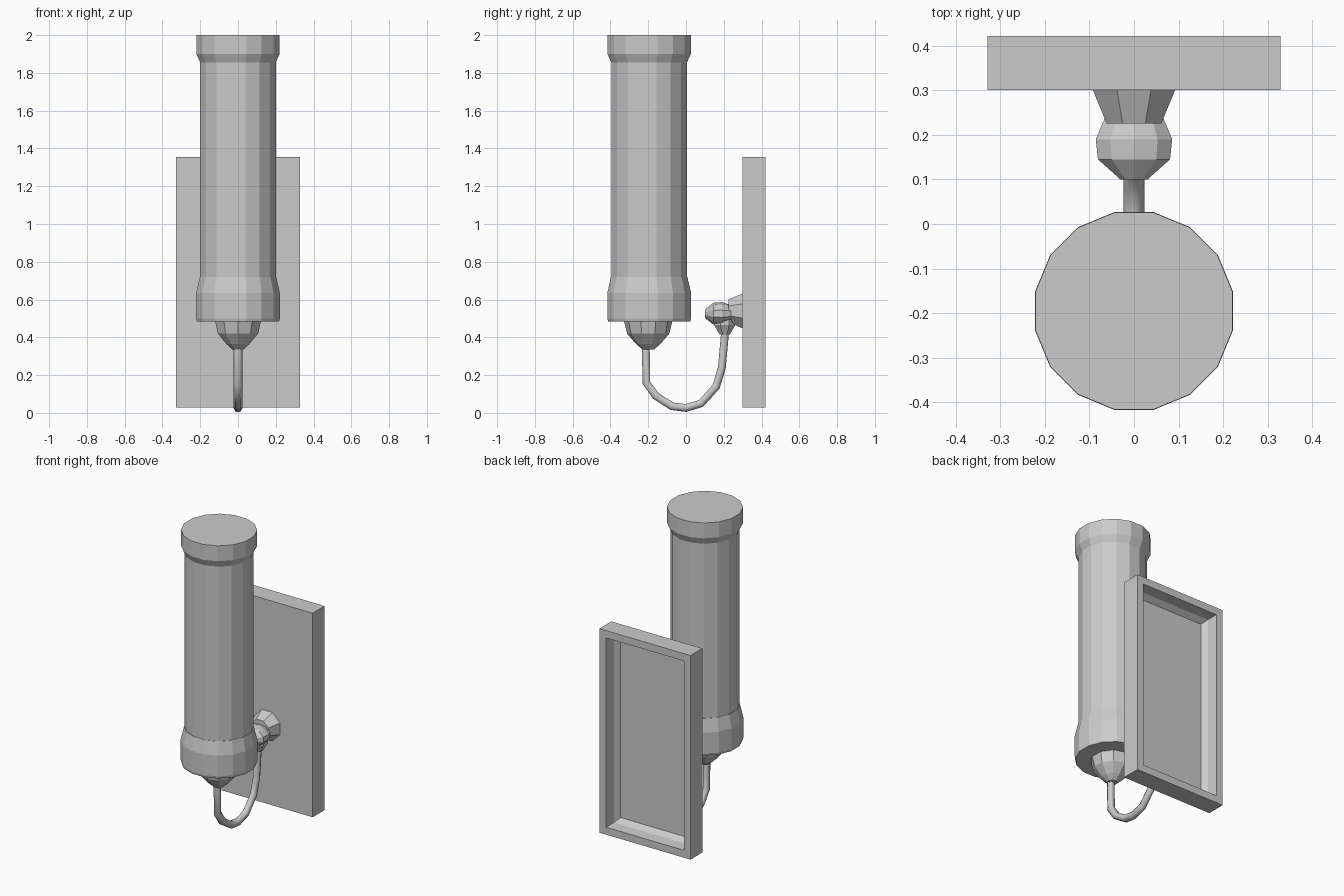
import bpy, bmesh
from math import pi, sin, cos

if "Cube" in bpy.data.objects:
    bpy.data.objects.remove(bpy.data.objects["Cube"])


def make_object(name, bm):
    bmesh.ops.recalc_face_normals(bm, faces=bm.faces[:])
    mesh = bpy.data.meshes.new(name)
    bm.to_mesh(mesh)
    bm.free()
    obj = bpy.data.objects.new(name, mesh)
    bpy.context.collection.objects.link(obj)
    return obj


def lathe(name, profile, sides, centre, axis="Z", squash=1.0):
    """Closed solid of revolution from (radius, position along axis) points."""
    bm = bmesh.new()
    rings = []
    for r, h in profile:
        ring = []
        for i in range(sides):
            a = 2 * pi * (i + 0.5) / sides
            u, v = r * cos(a), r * sin(a)
            co = (u, v, h) if axis == "Z" else (u, h, v * squash)
            ring.append(bm.verts.new([c + o for c, o in zip(co, centre)]))
        rings.append(ring)
    for a, b in zip(rings, rings[1:]):
        for i in range(sides):
            j = (i + 1) % sides
            bm.faces.new((a[i], a[j], b[j], b[i]))
    bm.faces.new(rings[0])
    bm.faces.new(rings[-1])
    return make_object(name, bm)


LAMP = (0, -0.195, 0)

# Cylindrical shade with its two collars
lathe("shade", [(0.204, 0.66), (0.204, 1.9)], 16, LAMP)
lathe("top_cap", [(0.204, 1.855), (0.225, 1.9), (0.225, 2.0)], 16, LAMP)
lathe("bottom_collar", [(0.222, 0.485), (0.226, 0.5), (0.226, 0.635),
                        (0.206, 0.72)], 16, LAMP)

# Finial under the shade
lathe("finial", [(0.03, 0.335), (0.065, 0.365), (0.112, 0.42), (0.128, 0.487)],
      10, (0, -0.2, 0))

# Curved arm from finial to wall knob
path = [(-0.213, 0.35), (-0.21, 0.16), (-0.16, 0.09), (-0.075, 0.035),
        (0.0, 0.026), (0.08, 0.05), (0.16, 0.14), (0.19, 0.24), (0.208, 0.44)]
curve = bpy.data.curves.new("arm_path", "CURVE")
curve.dimensions = "3D"
curve.bevel_depth = 0.024
curve.bevel_resolution = 1
curve.use_fill_caps = True
spline = curve.splines.new("POLY")
spline.points.add(len(path) - 1)
for p, (y, z) in zip(spline.points, path):
    p.co = (0, y, z, 1)
arm = bpy.data.objects.new("arm", curve)
bpy.context.collection.objects.link(arm)

# Knob, its lower cup and the flare that meets the wall plate
lathe("knob", [(0.032, 0.1), (0.085, 0.145), (0.09, 0.19), (0.068, 0.24)],
      10, (0, 0, 0.525), "Y", 0.68)
lathe("knob_cup", [(0.03, 0.415), (0.06, 0.465), (0.06, 0.5)], 8, (0, 0.205, 0))
lathe("wall_flare", [(0.066, 0.225), (0.102, 0.305)], 8, (0, 0, 0.54), "Y")

# Wall plate, hollowed from the back with a chamfered recess
bm = bmesh.new()
loops = []
for hx, hz, y in [(0.328, 0.664, 0.3), (0.328, 0.664, 0.422),
                  (0.28, 0.616, 0.422), (0.275, 0.611, 0.35),
                  (0.25, 0.586, 0.315)]:
    loops.append([bm.verts.new((sx * hx, y, 0.692 + sz * hz))
                  for sx, sz in [(-1, -1), (1, -1), (1, 1), (-1, 1)]])
for a, b in zip(loops, loops[1:]):
    for i in range(4):
        j = (i + 1) % 4
        bm.faces.new((a[i], a[j], b[j], b[i]))
bm.faces.new(loops[0])
bm.faces.new(loops[-1])
make_object("wall_plate", bm)
